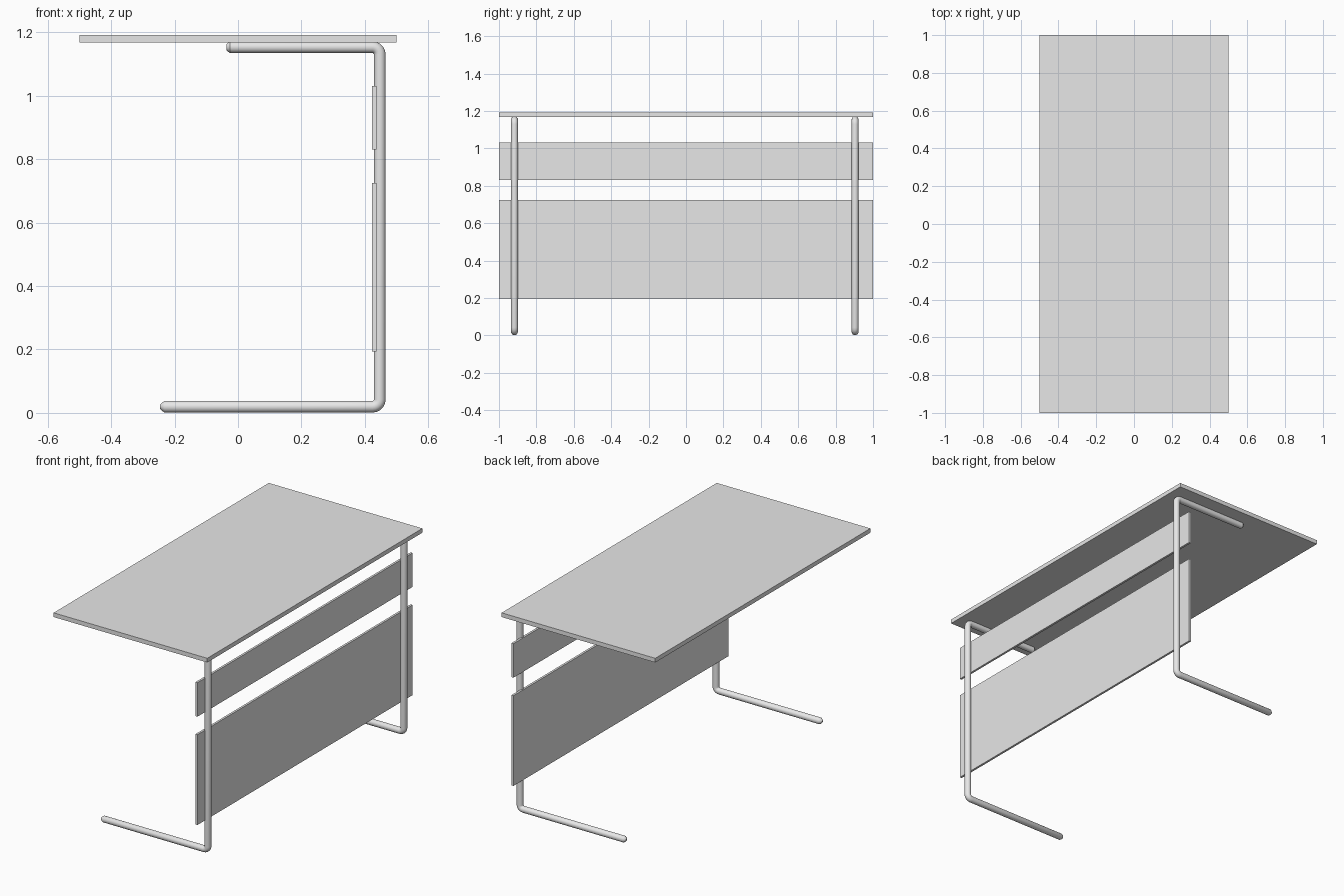
import bpy, bmesh, math
from mathutils import Vector

if "Cube" in bpy.data.objects:
    bpy.data.objects.remove(bpy.data.objects["Cube"])

grey = bpy.data.materials.new("light grey")
grey.diffuse_color = (0.8, 0.8, 0.8, 1)
grey.use_nodes = True
grey.node_tree.nodes["Principled BSDF"].inputs["Base Color"].default_value = grey.diffuse_color


def finish(name, bm):
    bmesh.ops.recalc_face_normals(bm, faces=bm.faces)
    me = bpy.data.meshes.new(name)
    bm.to_mesh(me)
    bm.free()
    me.materials.append(grey)
    ob = bpy.data.objects.new(name, me)
    bpy.context.collection.objects.link(ob)
    return ob


def board(name, x0, x1, z0, z1):
    """Full-width board from y = -1 to 1."""
    bm = bmesh.new()
    bmesh.ops.create_cube(bm, size=1)
    for v in bm.verts:
        v.co = ((x0 + x1) / 2 + v.co.x * (x1 - x0), v.co.y * 2,
                (z0 + z1) / 2 + v.co.z * (z1 - z0))
    finish(name, bm)


R, BEND, SIDES = 0.0185, 0.023, 16
POST_X, LOW_Z, HIGH_Z = 0.447, 0.0195, 1.153


def tube_rings():
    """Centre x, centre z, heading angle and radius scale along the C-shaped leg."""
    rings = [(-0.246, LOW_Z, 0, 0.3), (-0.239, LOW_Z, 0, 0.72), (-0.231, LOW_Z, 0, 1)]
    for cz, start in ((LOW_Z + BEND, 0), (HIGH_Z - BEND, 90)):
        for i in range(6):
            a = math.radians(start + 18 * i)
            rings.append((POST_X - BEND + BEND * math.sin(a),
                          cz - BEND * math.cos(a), a, 1))
    rings += [(-0.026, HIGH_Z, math.pi, 1), (-0.036, HIGH_Z, math.pi, 0.55)]
    return rings


def leg(name, y):
    bm = bmesh.new()
    loops = []
    for x, z, a, s in tube_rings():
        side = Vector((-math.sin(a), 0, math.cos(a)))
        loop = []
        for k in range(SIDES):
            t = 2 * math.pi * k / SIDES
            off = side * math.cos(t) + Vector((0, math.sin(t), 0))
            loop.append(bm.verts.new(Vector((x, y, z)) + off * R * s))
        loops.append(loop)
    for a, b in zip(loops, loops[1:]):
        for k in range(SIDES):
            n = (k + 1) % SIDES
            bm.faces.new((a[k], a[n], b[n], b[k]))
    bm.faces.new(loops[0])
    bm.faces.new(loops[-1])
    ob = finish(name, bm)
    bpy.ops.object.select_all(action='DESELECT')
    ob.select_set(True)
    bpy.context.view_layer.objects.active = ob
    bpy.ops.object.shade_smooth_by_angle(angle=math.radians(35))


# Desk top and the two modesty panels
board("desk_top", -0.5, 0.5, 1.167, 1.192)
board("upper_panel", 0.423, 0.436, 0.831, 1.031)
board("lower_panel", 0.423, 0.436, 0.194, 0.725)

# Bent tube legs
leg("front_leg", -0.917)
leg("back_leg", 0.904)
